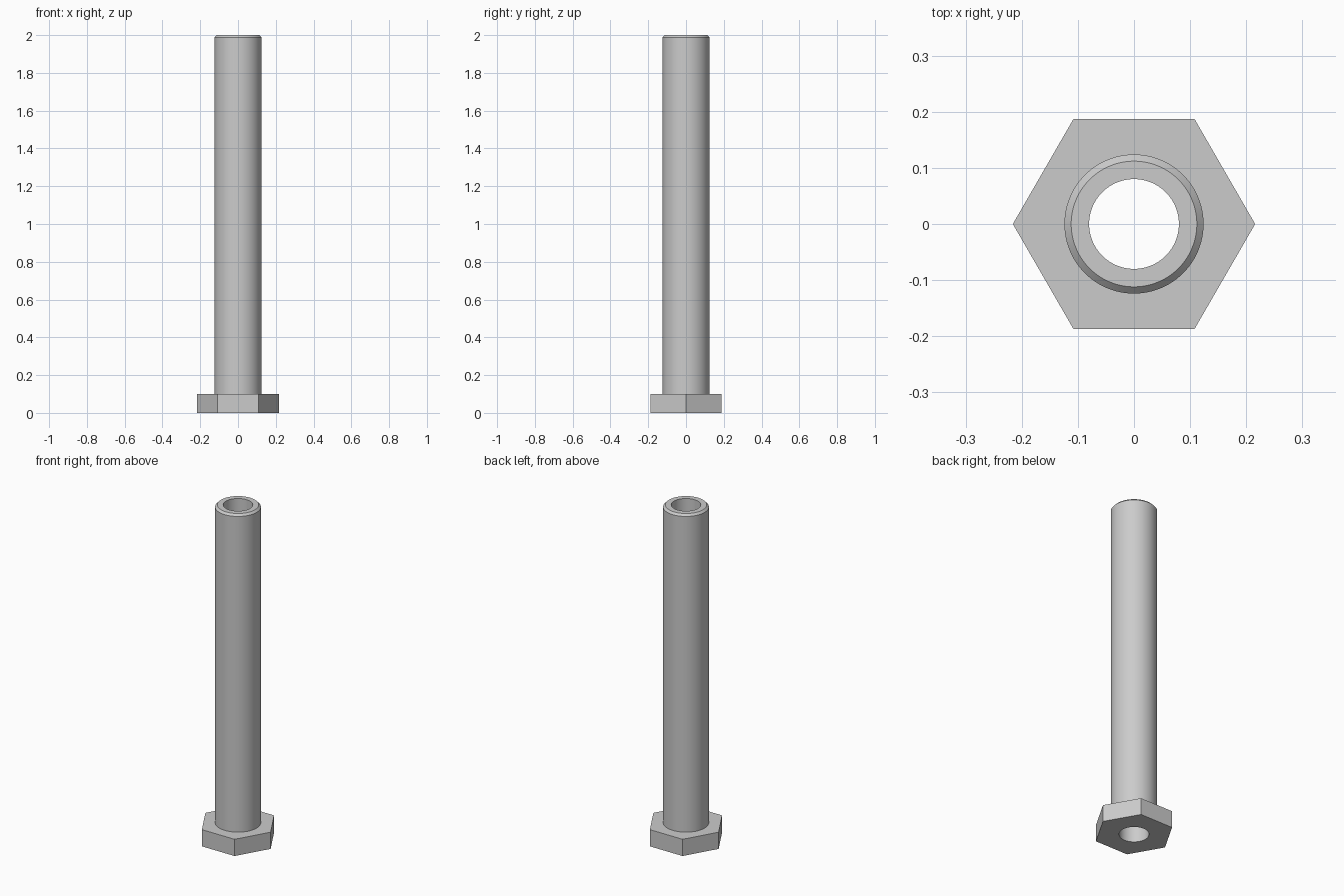
import bpy, bmesh, math

cube = bpy.data.objects.get("Cube")
if cube:
    bpy.data.objects.remove(cube, do_unlink=True)

SEGMENTS = 96
BORE, SHANK, TIP, FLAT = 0.08, 0.124, 0.112, 0.187
HEAD_TOP, CHAMFER_Z, TOP = 0.1, 1.988, 2.0

steel = bpy.data.materials.new("grey_steel")
steel.use_nodes = True
colour = (0.6, 0.6, 0.6, 1)
steel.diffuse_color = colour
steel.node_tree.nodes["Principled BSDF"].inputs["Base Color"].default_value = colour


def hex_radius(angle):
    """Distance to a hexagon edge, with corners on the x axis."""
    return FLAT / math.cos(angle % (math.pi / 3) - math.pi / 6)


def ring(bm, radius, z):
    verts = []
    for i in range(SEGMENTS):
        a = math.tau * i / SEGMENTS
        r = hex_radius(a) if radius == "hex" else radius
        verts.append(bm.verts.new((r * math.cos(a), r * math.sin(a), z)))
    return verts


# Hollow bolt: closed profile from the bore, around the head, up the shank and back
profile = [(BORE, 0), ("hex", 0), ("hex", HEAD_TOP), (SHANK, HEAD_TOP),
           (SHANK, CHAMFER_Z), (TIP, TOP), (BORE, TOP)]
bm = bmesh.new()
rings = [ring(bm, r, z) for r, z in profile]
for low, high in zip(rings, rings[1:] + rings[:1]):
    for i in range(SEGMENTS):
        j = (i + 1) % SEGMENTS
        bm.faces.new((low[i], low[j], high[j], high[i]))
bmesh.ops.recalc_face_normals(bm, faces=bm.faces)

# Merge the head's side strips into six clean flat faces
sides = [e for e in bm.edges
         if len(e.link_faces) == 2 and e.calc_face_angle() < 0.001
         and abs(e.verts[0].co.z - e.verts[1].co.z) > HEAD_TOP / 2
         and e.calc_length() < HEAD_TOP * 1.5]
bmesh.ops.dissolve_edges(bm, edges=sides, use_verts=False)

mesh = bpy.data.meshes.new("hollow_hex_bolt")
bm.to_mesh(mesh)
bm.free()
mesh.materials.append(steel)
bolt = bpy.data.objects.new("hollow_hex_bolt", mesh)
bpy.context.collection.objects.link(bolt)

bpy.ops.object.select_all(action="DESELECT")
bolt.select_set(True)
bpy.context.view_layer.objects.active = bolt
bpy.ops.object.shade_smooth_by_angle(angle=math.radians(30))
